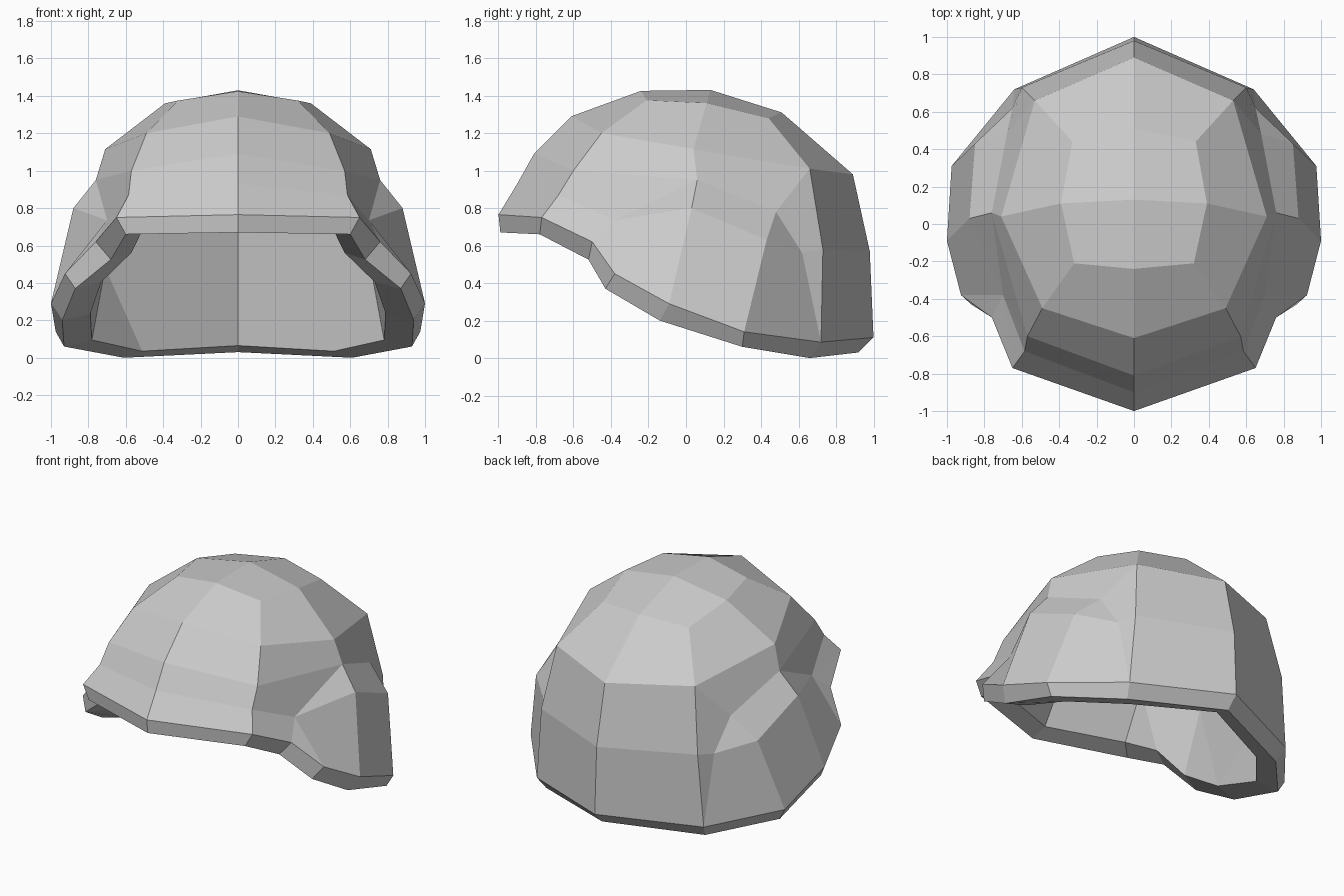
import bpy, bmesh

if "Cube" in bpy.data.objects:
    bpy.data.objects.remove(bpy.data.objects["Cube"])

# Centre profile from brow to nape (y, z)
centre = [(-1, .765), (-.9, .93), (-.81, 1.09), (-.61, 1.29), (-.24, 1.425),
          (.13, 1.43), (.51, 1.31), (.89, .98), (.98, .57), (1, .11)]
# Matching profile along the crown edge
crown = [(.65, -.77, .75), (.585, -.68, .87), (.57, -.6, 1.0), (.49, -.45, 1.2),
         (.32, -.21, 1.375), (.39, .11, 1.36), (.33, .44, 1.28), (.53, .66, 1.01),
         (.60, .73, .58), (.64, .72, .085)]
# Side: temple S, ledge inner A/C, ledge outer B/G, ledge ends E/D, side rim R2-R5
side = {"S": (.71, .04, 1.115), "A": (.76, .06, .95), "B": (.88, .03, .80),
        "C": (.68, .48, .78), "G": (.85, .43, .63), "D": (.65, .62, .56),
        "E": (.70, -.38, .735),
        "R2": (.76, -.5, .62), "R3": (.925, -.38, .45),
        "R4": (1.0, -.09, .29), "R5": (.975, .31, .14)}
# Underside of the rim, front to back
lower = [(0, -.99, .67), (.60, -.78, .66), (.68, -.52, .525), (.87, -.43, .37),
         (.94, -.14, .20), (.93, .30, .06), (.61, .66, 0), (0, .92, .03)]
# Simpler inner dome: middle ring M, upper ring T, top K
cavity = {"M0": (0, -.66, 1.05), "M1": (.46, -.48, .97), "M3": (.66, -.14, .75),
          "M5": (.71, .43, .48), "M7": (0, .75, .6),
          "T0": (0, -.3, 1.27), "T1": (.3, -.22, 1.23), "T3": (.57, .08, 1.03),
          "T5": (.45, .5, .97), "T7": (0, .68, .98), "K": (0, .25, 1.26)}

bm = bmesh.new()


def skin(points, faces):
    """Add named points and the faces that join them."""
    verts = {k: bm.verts.new(p) for k, p in points.items()}
    for f in faces:
        bm.faces.new([verts[k] for k in f.split()])
    return verts


def bridge(a, b):
    """Join two open rows of vertices with quads."""
    for i in range(len(a) - 1):
        bm.faces.new((a[i], b[i], b[i + 1], a[i + 1]))


# Outer skin: crown band plus the ear side
points = dict(side)
for i, (y, z) in enumerate(centre):
    points[f"F{i}"] = (0, y, z)
    points[f"P{i}"] = crown[i]
outer = skin(points, [f"F{i} P{i} P{i+1} F{i+1}" for i in range(9)] + [
    "P3 S P5 P4", "P5 S P7 P6", "P2 A S P3", "P2 E A", "P1 E P2", "P0 E P1",
    "P0 R2 E", "S A C P7", "A B G C", "A E B", "C G D", "C D P8 P7",
    "D P9 P8", "D G R5 P9", "B R4 R5 G", "E R3 R4 B", "E R2 R3"])

# Inner skin: its rim is the underside row drawn inward
for i, (x, y, z) in enumerate(lower):
    cavity[f"I{i}"] = (x * .84, y * .88, z + .035)
inner = skin(cavity, [
    "I0 I1 M1 M0", "I1 I2 M1", "I2 I3 M3 M1", "I3 I4 M3", "I4 M5 M3",
    "I4 I5 M5", "I5 I6 M5", "I6 I7 M7 M5", "M0 M1 T1 T0", "M1 M3 T3 T1",
    "M3 M5 T5 T3", "M5 M7 T7 T5", "T0 T1 T3 K", "K T3 T5 T7"])

# Rim band and underside lip
lip = [bm.verts.new(p) for p in lower]
bridge([outer[k] for k in "F0 P0 R2 R3 R4 R5 P9 F9".split()], lip)
bridge(lip, [inner[f"I{i}"] for i in range(8)])

# Mirror to the other half and weld
bmesh.ops.mirror(bm, geom=bm.verts[:] + bm.edges[:] + bm.faces[:],
                 axis='X', merge_dist=.0005)
bmesh.ops.remove_doubles(bm, verts=bm.verts[:], dist=.0005)
bmesh.ops.recalc_face_normals(bm, faces=bm.faces[:])

mesh = bpy.data.meshes.new("helmet_shell")
bm.to_mesh(mesh)
bm.free()
bpy.context.collection.objects.link(bpy.data.objects.new("helmet_shell", mesh))
